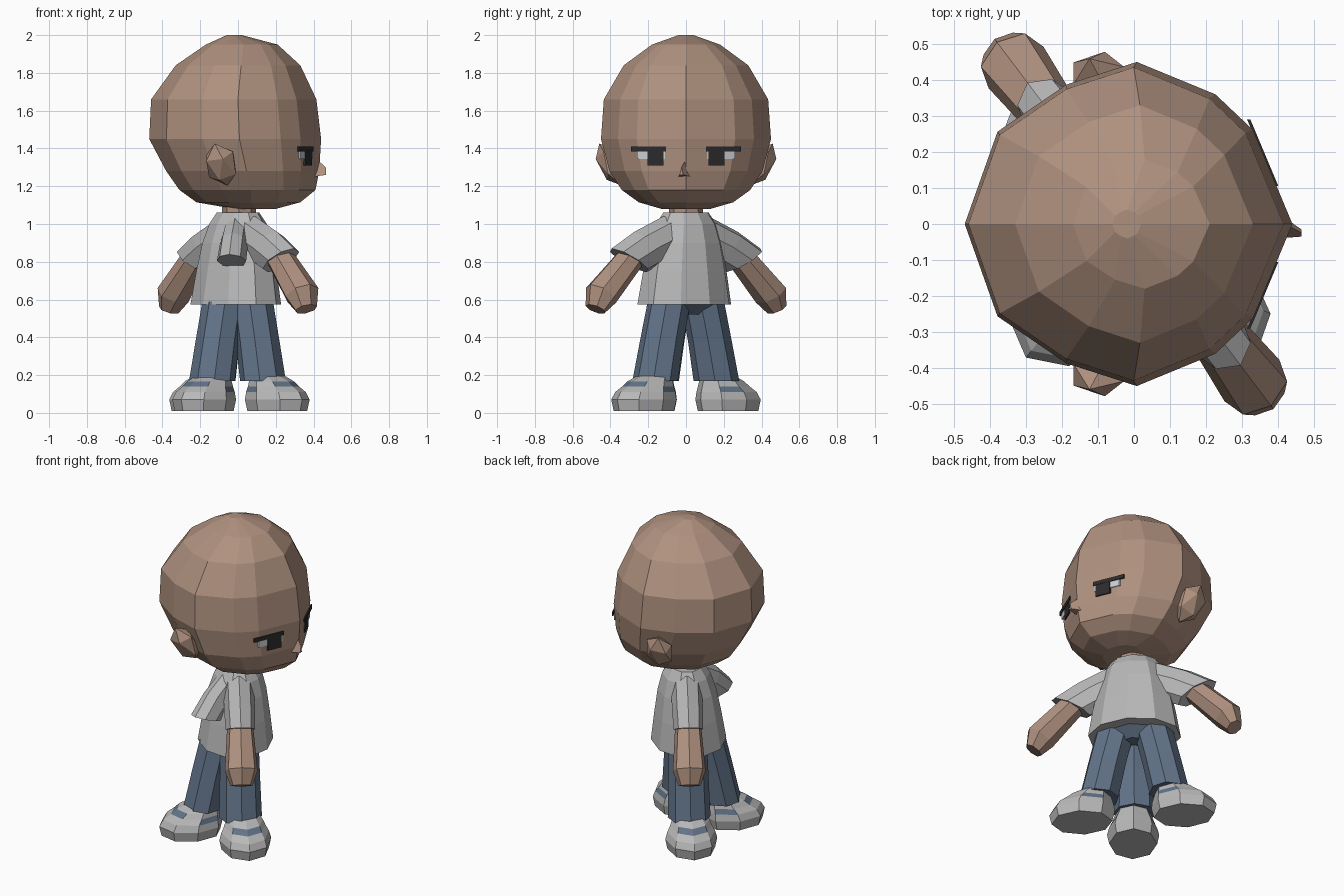
import bpy, bmesh
from math import radians, sin, cos, tau
from mathutils import Matrix, Vector

if "Cube" in bpy.data.objects:
    bpy.data.objects.remove(bpy.data.objects["Cube"])


def material(name, rgb):
    m = bpy.data.materials.new(name)
    m.diffuse_color = (*rgb, 1)
    m.use_nodes = True
    m.node_tree.nodes["Principled BSDF"].inputs["Base Color"].default_value = m.diffuse_color
    return m


SKIN = material("skin", (0.43, 0.283, 0.212))
CLOTH = material("light grey", (0.48, 0.48, 0.48))
DENIM = material("denim blue", (0.12, 0.17, 0.245))
BLACK = material("black", (0.026, 0.024, 0.024))
WHITE = material("eye white", (0.6, 0.62, 0.65))


def finish(name, bm, mats):
    bmesh.ops.recalc_face_normals(bm, faces=bm.faces[:])
    me = bpy.data.meshes.new(name)
    bm.to_mesh(me)
    bm.free()
    for m in mats:
        me.materials.append(m)
    ob = bpy.data.objects.new(name, me)
    bpy.context.collection.objects.link(ob)
    return ob


def ngon(n):
    return [(cos(tau * i / n), sin(tau * i / n)) for i in range(n)]


def loft(name, rings, angle, outline, mats, paint=()):
    """Rings (outward distance, z, outward half, sideways half, tilt) along a heading."""
    bm = bmesh.new()
    turn = Matrix.Rotation(radians(angle), 3, 'Z')
    n = len(outline)
    loops = []
    for r, z, hr, hl, tilt in rings:
        t = radians(tilt)
        loops.append([bm.verts.new(turn @ Vector((r + hr * u * cos(t), hl * v, z + hr * u * sin(t))))
                      for u, v in outline])
    for k, (a, b) in enumerate(zip(loops, loops[1:])):
        for i in range(n):
            j = (i + 1) % n
            f = bm.faces.new((a[i], a[j], b[j], b[i]))
            f.material_index = int((k, i) in paint)
    bm.faces.new(loops[0])
    bm.faces.new(loops[-1])
    return finish(name, bm, mats)


# Head: low-poly ball with a wedge-shaped face towards +x
half = [(0.76, 0.58), (0.53, 0.80), (0.05, 1.0), (-0.38, 0.86), (-0.80, 0.57)]
head_outline = [(1, 0)] + half + [(-1, 0)] + [(u, -v) for u, v in reversed(half)]
head = [(x0, x1, z, hy) for z, x0, x1, hy in (
    (1.08, -0.02, 0.20, 0.13), (1.115, -0.22, 0.33, 0.25), (1.18, -0.31, 0.41, 0.34),
    (1.28, -0.38, 0.43, 0.405), (1.45, -0.47, 0.44, 0.45), (1.66, -0.46, 0.415, 0.435),
    (1.84, -0.33, 0.33, 0.33), (1.95, -0.17, 0.21, 0.18), (2.0, -0.06, 0.02, 0.04))]
loft("head", [((a + b) / 2, z, (b - a) / 2, hy, 0) for a, b, z, hy in head],
     0, head_outline, [SKIN])
loft("neck", [(0.005, 0.98, 0.09, 0.09, 0), (0.005, 1.13, 0.09, 0.09, 0)], 0, ngon(8), [SKIN])

# Nose
bm = bmesh.new()
base = [bm.verts.new(p) for p in ((0.40, -0.04, 1.25), (0.40, 0.03, 1.25), (0.42, 0.0, 1.34))]
tip = [bm.verts.new(p) for p in ((0.465, -0.035, 1.26), (0.465, -0.015, 1.26), (0.465, -0.025, 1.30))]
bm.faces.new(base)
bm.faces.new(tip)
for i in range(3):
    j = (i + 1) % 3
    bm.faces.new((base[i], base[j], tip[j], tip[i]))
finish("nose", bm, [SKIN])


# Face details: thin plates lying on the slanted face planes
def plate(name, side, y0, y1, z0, z1, lift, mat):
    bm = bmesh.new()
    bmesh.ops.create_cube(bm, size=1)
    for v in bm.verts:
        y = y0 if v.co.y < 0 else y1
        z = z0 if v.co.z < 0 else z1
        v.co = (0.436 - 0.42 * y + (lift if v.co.x > 0 else lift - 0.009), side * y, z)
    finish(name, bm, [mat])


for side, tag in ((1, "left"), (-1, "right")):
    plate(tag + "_eye_white", side, 0.11, 0.26, 1.345, 1.39, 0.004, WHITE)
    plate(tag + "_pupil", side, 0.12, 0.205, 1.31, 1.387, 0.007, BLACK)
    plate(tag + "_brow", side, 0.105, 0.29, 1.385, 1.41, 0.009, BLACK)
    # Ear
    bm = bmesh.new()
    bmesh.ops.create_icosphere(bm, subdivisions=1, radius=1)
    place = (Matrix.Translation((-0.09, side * 0.40, 1.315))
             @ Matrix.Rotation(radians(-28 * side), 4, 'X')
             @ Matrix.Rotation(radians(-15), 4, 'Y')
             @ Matrix.Diagonal((0.09, 0.065, 0.13, 1)))
    bmesh.ops.transform(bm, matrix=place, verts=bm.verts[:])
    finish(tag + "_ear", bm, [SKIN])

# Shirt body and hips, turned against the head
FACING = 38
loft("shirt_body", [(-0.015, 0.575, 0.22, 0.275, 0), (-0.01, 0.75, 0.195, 0.245, 0),
                    (-0.005, 0.90, 0.17, 0.21, 0), (0, 1.0, 0.14, 0.175, 0),
                    (0, 1.06, 0.10, 0.135, 0)], FACING, ngon(10), [CLOTH])
loft("hips", [(-0.01, 0.52, 0.08, 0.10, 0), (-0.01, 0.60, 0.18, 0.21, 0)],
     FACING, ngon(8), [DENIM])

# Two sleeved arms and the empty third sleeve behind
for tag, angle in (("left", 127), ("right", -53)):
    loft(tag + "_sleeve", [(0.07, 0.95, 0.12, 0.09, 50), (0.25, 0.875, 0.125, 0.09, 42),
                           (0.378, 0.808, 0.13, 0.085, 29)], angle, ngon(8), [CLOTH])
    loft(tag + "_arm", [(0.34, 0.85, 0.075, 0.075, 30), (0.56, 0.63, 0.088, 0.098, 35),
                        (0.60, 0.55, 0.05, 0.065, 30)], angle, ngon(7), [SKIN])
loft("rear_sleeve", [(0.05, 0.965, 0.10, 0.07, 50), (0.18, 0.89, 0.10, 0.075, 40),
                     (0.28, 0.805, 0.10, 0.078, 20)], -97, ngon(8), [CLOTH])

# Three legs, each with a shoe pointing outwards; blue lace patches on bands of faces
for tag, leg, foot, r in (("left", 130, 131, 0.295), ("right", -51, -47, 0.305),
                          ("rear", -131, -129, 0.285)):
    loft(tag + "_trouser_leg", [(0.21, 0.17, 0.118, 0.125, 0), (0.165, 0.38, 0.115, 0.118, 0),
                                (0.115, 0.59, 0.115, 0.113, 0)], leg, ngon(8), [DENIM])
    loft(tag + "_shoe", [(r, 0.01, 0.178, 0.14, 0), (r, 0.07, 0.192, 0.152, 0),
                         (r - 0.01, 0.11, 0.178, 0.14, 0), (r - 0.03, 0.14, 0.15, 0.122, 0),
                         (r - 0.045, 0.167, 0.128, 0.11, 0), (r - 0.07, 0.195, 0.09, 0.09, 0)],
         foot, ngon(8), [CLOTH, DENIM], paint={(3, 0), (3, 7), (2, 2), (2, 5)})
